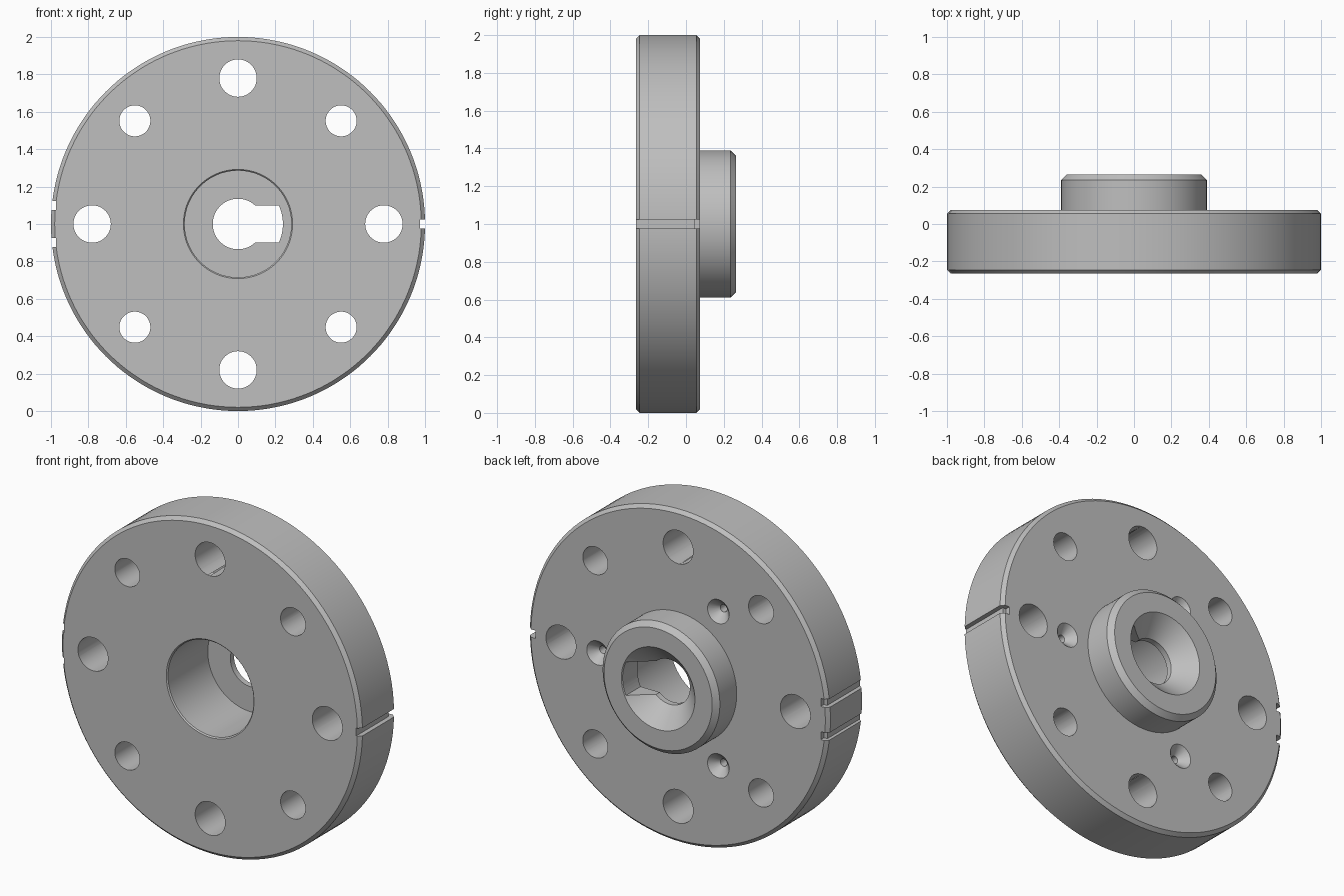
import bpy, bmesh
from math import sin, cos, pi, radians
from mathutils import Matrix, Vector

cube = bpy.data.objects.get("Cube")
if cube:
    bpy.data.objects.remove(cube)

CZ = 1.0                       # height of the wheel axis
FRONT, FACE, BACK = -0.265, 0.075, 0.265

steel = bpy.data.materials.new("plain grey")
steel.use_nodes = True
grey = (0.52, 0.52, 0.52, 1)
steel.diffuse_color = grey
steel.node_tree.nodes["Principled BSDF"].inputs["Base Color"].default_value = grey


def make_object(name, bm):
    bmesh.ops.recalc_face_normals(bm, faces=bm.faces)
    mesh = bpy.data.meshes.new(name)
    bm.to_mesh(mesh)
    bm.free()
    mesh.materials.append(steel)
    ob = bpy.data.objects.new(name, mesh)
    bpy.context.collection.objects.link(ob)
    return ob


def lathe(name, profile, steps=144):
    """Revolve a closed (radius, y) profile about the wheel axis."""
    bm = bmesh.new()
    rings = [[bm.verts.new((r * cos(2 * pi * i / steps), y, CZ + r * sin(2 * pi * i / steps)))
              for r, y in profile] for i in range(steps)]
    n = len(profile)
    for i in range(steps):
        a, b = rings[i], rings[(i + 1) % steps]
        for j in range(n):
            k = (j + 1) % n
            bm.faces.new((a[j], a[k], b[k], b[j]))
    return make_object(name, bm)


def add_cone(bm, x, z, y0, y1, r0, r1, segments=48):
    """Round cutter lying along y."""
    place = Matrix.Translation((x, (y0 + y1) / 2, CZ + z)) @ Matrix.Rotation(-pi / 2, 4, 'X')
    bmesh.ops.create_cone(bm, cap_ends=True, segments=segments, radius1=r0, radius2=r1,
                          depth=y1 - y0, matrix=place)


def add_box(bm, low, high):
    low, high = Vector(low), Vector(high)
    size = high - low
    bmesh.ops.create_cube(bm, size=1, matrix=Matrix.Translation((low + high) / 2)
                          @ Matrix.Diagonal((*size, 1)))


def cut(target, name, bm):
    cutter = make_object(name, bm)
    cutter.hide_render = True
    mod = target.modifiers.new(name, 'BOOLEAN')
    mod.operation, mod.solver, mod.object = 'DIFFERENCE', 'EXACT', cutter
    bpy.context.view_layer.objects.active = target
    bpy.ops.object.modifier_apply(modifier=mod.name)
    bpy.data.objects.remove(cutter)


# Disc with rear boss, front recess, centre bore and rear funnel
flange = lathe("flange_disc", [
    (0.135, 0.12), (0.285, 0.12), (0.285, FRONT + 0.007), (0.292, FRONT),
    (0.98, FRONT), (1, FRONT + 0.02), (1, FACE - 0.02), (0.98, FACE),
    (0.39, FACE), (0.39, BACK - 0.03), (0.36, BACK), (0.245, BACK), (0.135, 0.155)])

# Ring of eight through holes, alternating large and small
bm = bmesh.new()
for i in range(8):
    a = i * pi / 4
    r = 0.083 if i % 2 else 0.1
    add_cone(bm, 0.78 * cos(a), 0.78 * sin(a), -0.4, 0.4, r, r)
cut(flange, "bolt_holes", bm)

# Keyway beside the bore, with an arc-shaped end
bm = bmesh.new()
half = 0.1
outline = [(0, half), (0, -half)]
for i in range(-6, 7):
    z = half * i / 6
    outline.append(((0.24 ** 2 - z * z) ** 0.5, z))
base = bm.faces.new([bm.verts.new((x, 0, CZ + z)) for x, z in outline])
moved = bmesh.ops.extrude_face_region(bm, geom=[base])["geom"]
bmesh.ops.translate(bm, vec=(0, 0.3, 0), verts=[v for v in moved if isinstance(v, bmesh.types.BMVert)])
cut(flange, "keyway", bm)

# Three countersunk blind holes in the rear face
spots = [(0.536 * cos(radians(a)), 0.536 * sin(radians(a))) for a in (0, 120, 240)]
bm = bmesh.new()
for x, z in spots:
    add_cone(bm, x, z, FACE - 0.05, FACE + 0.01, 0.022, 0.082)
cut(flange, "countersinks", bm)
bm = bmesh.new()
for x, z in spots:
    add_cone(bm, x, z, FACE - 0.15, FACE + 0.02, 0.022, 0.022, 24)
cut(flange, "pilot_holes", bm)

# Rim index slots: one on the left, two on the right, each deeper at the rear
for name, inner, y0 in (("rim_slots", 0.972, -0.4), ("rim_slot_pockets", 0.95, FACE - 0.03)):
    bm = bmesh.new()
    for side, z in ((1, 0), (-1, 0.1), (-1, -0.1)):
        ends = sorted((side * inner, side * 1.1))
        add_box(bm, (ends[0], y0, CZ + z - 0.024), (ends[1], 0.2, CZ + z + 0.024))
    cut(flange, name, bm)

bpy.ops.object.select_all(action='DESELECT')
flange.select_set(True)
bpy.context.view_layer.objects.active = flange
bpy.ops.object.shade_smooth_by_angle(angle=radians(25))
